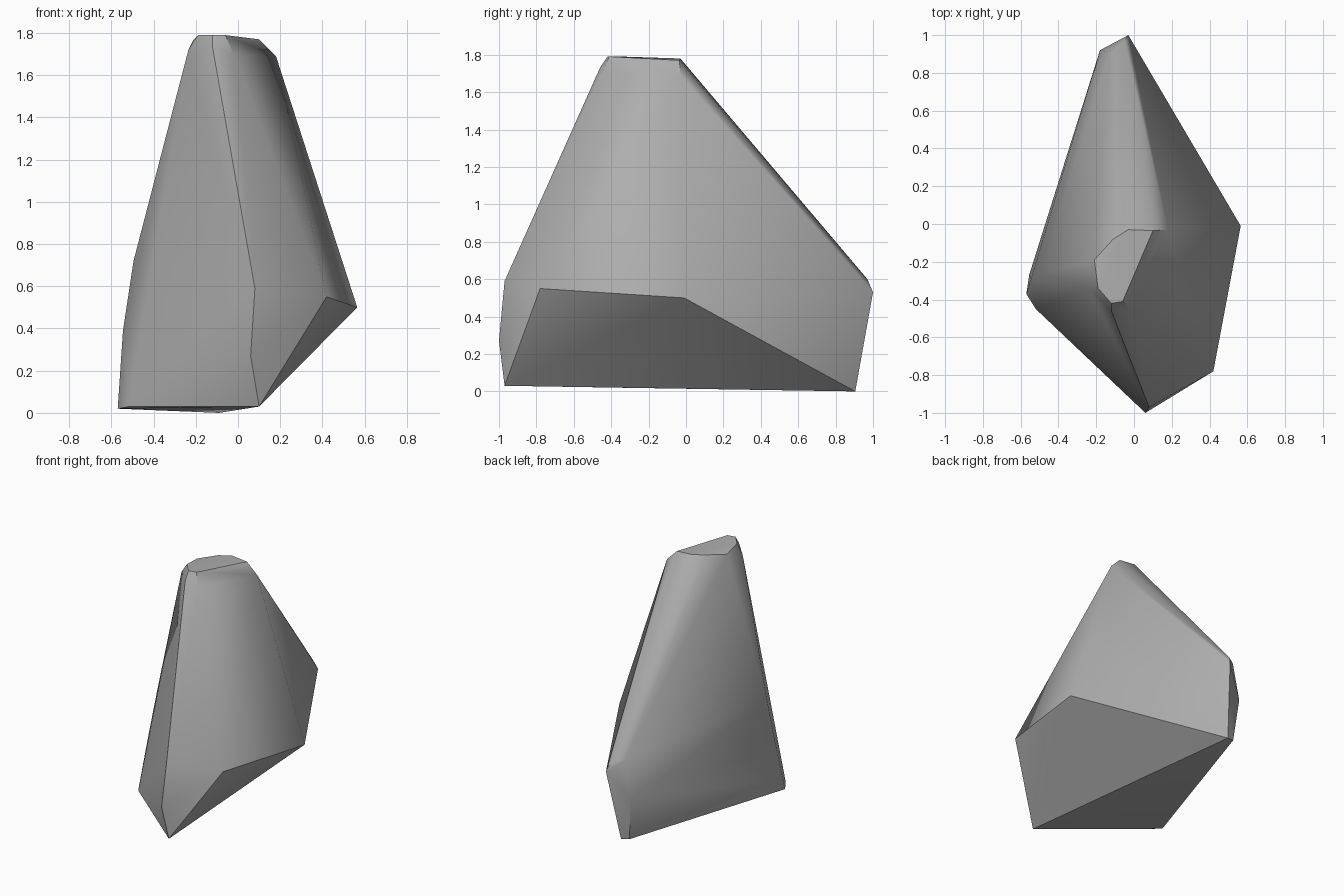
import bpy, bmesh
from math import radians

cube = bpy.data.objects.get("Cube")
if cube:
    bpy.data.objects.remove(cube, do_unlink=True)

stone = bpy.data.materials.new("stone grey")
stone.use_nodes = True
stone.diffuse_color = (0.42, 0.42, 0.42, 1)
stone.node_tree.nodes["Principled BSDF"].inputs["Base Color"].default_value = (0.42, 0.42, 0.42, 1)

# Corner points of the boulder, grouped by side
front_keel = [(.10, -.97, .03), (.06, -1, .27), (.08, -.97, .59)]
east_corners = [(.42, -.78, .55), (.565, -.01, .5)]
back_nose = [(-.09, .905, 0), (-.15, .89, .01), (-.18, .92, .33),
             (-.03, 1, .53), (-.05, .97, .6), (-.13, .91, .61)]
west_ridge = [(-.57, -.37, .02), (-.555, -.27, .12), (-.545, -.29, .39),
              (-.495, -.26, .72), (-.52, -.45, .03)]
crown = [(-.03, -.03, 1.78), (.1, -.035, 1.77), (.18, -.03, 1.69),
         (-.06, -.41, 1.79), (-.12, -.42, 1.79), (-.19, -.34, 1.79),
         (-.21, -.19, 1.77), (-.11, -.08, 1.78),
         (-.02, -.45, 1.7), (-.12, -.46, 1.73), (-.235, -.34, 1.72)]

# Wrap the corners in a faceted shell
bm = bmesh.new()
for co in front_keel + east_corners + back_nose + west_ridge + crown:
    bm.verts.new(co)
hull = bmesh.ops.convex_hull(bm, input=bm.verts)
loose = {g for g in hull["geom_interior"] + hull["geom_unused"]
         if isinstance(g, bmesh.types.BMVert)}
bmesh.ops.delete(bm, geom=list(loose), context="VERTS")
bmesh.ops.dissolve_limit(bm, angle_limit=radians(2), verts=bm.verts, edges=bm.edges)
bmesh.ops.recalc_face_normals(bm, faces=bm.faces)

mesh = bpy.data.meshes.new("boulder")
bm.to_mesh(mesh)
bm.free()
mesh.materials.append(stone)
boulder = bpy.data.objects.new("boulder", mesh)
bpy.context.collection.objects.link(boulder)

# Soft rounded edges, crisp main ridges
bpy.ops.object.select_all(action="DESELECT")
boulder.select_set(True)
bpy.context.view_layer.objects.active = boulder
bpy.ops.object.shade_smooth_by_angle(angle=radians(40))
